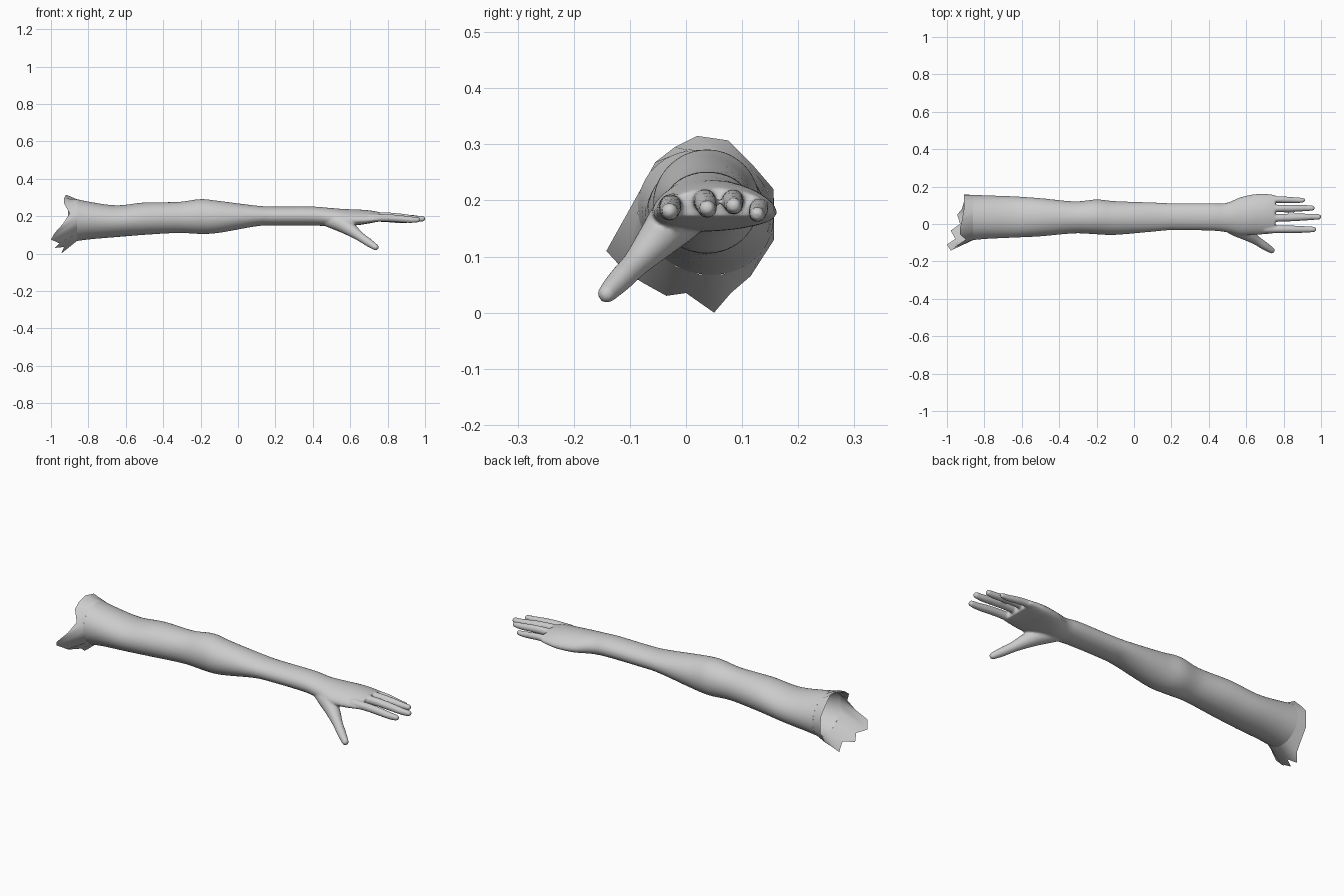
import bpy, bmesh, math
from mathutils import Vector, Matrix

if "Cube" in bpy.data.objects:
    bpy.data.objects.remove(bpy.data.objects["Cube"])

CUT = -0.86   # where the smooth arm meets the torn edge


def catmull(rows, steps):
    """Smooth interpolation through rows of numbers."""
    out = []
    for i in range(len(rows) - 1):
        p0, p1 = rows[max(i - 1, 0)], rows[i]
        p2, p3 = rows[i + 1], rows[min(i + 2, len(rows) - 1)]
        for s in range(steps):
            t = s / steps
            out.append([0.5 * (2 * b + (c - a) * t + (2 * a - 5 * b + 4 * c - d) * t * t
                               + (3 * b - a - 3 * c + d) * t ** 3)
                        for a, b, c, d in zip(p0, p1, p2, p3)])
    out.append(list(rows[-1]))
    return out


def loft(bm, rings, caps=True):
    vs = [[bm.verts.new(p) for p in r] for r in rings]
    n = len(vs[0])
    for a, b in zip(vs, vs[1:]):
        for i in range(n):
            j = (i + 1) % n
            bm.faces.new((a[i], a[j], b[j], b[i]))
    if caps:
        bm.faces.new(vs[0][::-1])
        bm.faces.new(vs[-1])


def section(row, n):
    """Leaning ellipse; arch bends it down at the sides like a cupped palm."""
    x, y0, y1, zb, zt, lean, arch = row
    ring = []
    for i in range(n):
        c, s = math.cos(2 * math.pi * i / n), math.sin(2 * math.pi * i / n)
        ring.append((x, (y0 + y1) / 2 + (y1 - y0) / 2 * c + lean * s,
                     (zb + zt) / 2 + (zt - zb) / 2 * s - arch * c * c))
    return ring


def digit(bm, pts):
    """Round tapered tube through (x, y, z, radius) with a ball tip."""
    path = catmull(pts, 6)
    rings = []
    for i, p in enumerate(path):
        a, b = path[max(i - 1, 0)], path[min(i + 1, len(path) - 1)]
        t = (Vector(b[:3]) - Vector(a[:3])).normalized()
        u = t.cross(Vector((0, 0, 1))).normalized()
        v = u.cross(t)
        rings.append([Vector(p[:3]) + p[3] * (u * math.cos(k * math.pi / 8) + v * math.sin(k * math.pi / 8))
                      for k in range(16)])
    loft(bm, rings)
    tip = path[-1]
    bmesh.ops.create_uvsphere(bm, u_segments=16, v_segments=10, radius=tip[3],
                              matrix=Matrix.Translation(tip[:3]))


def finish(bm, name):
    bmesh.ops.recalc_face_normals(bm, faces=bm.faces)
    me = bpy.data.meshes.new(name)
    bm.to_mesh(me)
    bm.free()
    ob = bpy.data.objects.new(name, me)
    bpy.context.collection.objects.link(ob)
    bpy.ops.object.select_all(action='DESELECT')
    ob.select_set(True)
    bpy.context.view_layer.objects.active = ob
    return ob


# Arm and palm sections: x, y min, y max, z min, z max, lean, arch
ARM = [
    (-0.92, -0.092, 0.159, 0.058, 0.305, -0.010, 0),
    (-0.80, -0.080, 0.153, 0.075, 0.278, -0.010, 0),
    (-0.65, -0.073, 0.148, 0.088, 0.258, -0.005, 0),
    (-0.50, -0.066, 0.138, 0.100, 0.273, 0, 0),
    (-0.32, -0.050, 0.121, 0.110, 0.276, 0, 0),
    (-0.20, -0.055, 0.131, 0.105, 0.291, 0, 0),
    (-0.10, -0.058, 0.122, 0.111, 0.281, 0, 0),
    (0.10, -0.041, 0.115, 0.146, 0.256, 0, 0),
    (0.20, -0.033, 0.111, 0.150, 0.251, 0, 0),
    (0.40, -0.035, 0.111, 0.150, 0.251, 0, 0),
    (0.49, -0.043, 0.112, 0.145, 0.244, 0, 0.003),
    (0.57, -0.060, 0.143, 0.146, 0.238, 0, 0.012),
    (0.65, -0.058, 0.160, 0.153, 0.235, 0, 0.016),
    (0.71, -0.054, 0.161, 0.163, 0.230, 0, 0.016),
    (0.755, -0.049, 0.155, 0.172, 0.222, 0, 0.014),
]
stations = catmull(ARM, 6)
bm = bmesh.new()
loft(bm, [section(r, 40) for r in stations])

# Four fingers: base y, base z, tip x, tip y, tip z, radius
for y0, z0, x1, y1, z1, r in [(-0.027, 0.190, 0.960, -0.029, 0.181, 0.022),
                              (0.031, 0.201, 0.987, 0.038, 0.186, 0.022),
                              (0.083, 0.200, 0.953, 0.085, 0.191, 0.021),
                              (0.132, 0.187, 0.903, 0.127, 0.176, 0.019)]:
    L = x1 - 0.70
    digit(bm, [(0.70, y0, z0, r),
               (0.70 + L * 0.35, y0 * .7 + y1 * .3, z0 * .7 + z1 * .3 + .003, r * 0.93),
               (0.70 + L * 0.60, y0 * .4 + y1 * .6, z0 * .4 + z1 * .6 + .002, r * 0.90),
               (0.70 + L * 0.85, y1, z1, r * 0.80), (x1, y1, z1, r * 0.68)])

# Thumb with its fleshy root
digit(bm, [(0.46, 0.020, 0.185, 0.035), (0.54, -0.018, 0.165, 0.045),
           (0.60, -0.052, 0.129, 0.036), (0.655, -0.088, 0.089, 0.025),
           (0.70, -0.118, 0.058, 0.022), (0.736, -0.141, 0.034, 0.017)])
arm = finish(bm, "arm_and_hand")

# Fuse the parts into one skin and soften the joins
mod = arm.modifiers.new("Fuse", 'REMESH')
mod.mode = 'VOXEL'
mod.voxel_size = 0.0052
bpy.ops.object.modifier_apply(modifier="Fuse")
mod = arm.modifiers.new("Soften", 'SMOOTH')
mod.factor, mod.iterations = 0.5, 6
bpy.ops.object.modifier_apply(modifier="Soften")

# Open the shoulder end
bm = bmesh.new()
bm.from_mesh(arm.data)
bmesh.ops.bisect_plane(bm, geom=bm.verts[:] + bm.edges[:] + bm.faces[:], plane_co=(CUT, 0, 0),
                       plane_no=(-1, 0, 0), clear_outer=True)
bm.to_mesh(arm.data)
bm.free()
bpy.ops.object.shade_smooth()

# Torn flaring edge of the open end, counter-clockwise from the back
TORN = [(-0.91, 0.157, 0.18), (-0.91, 0.156, 0.22), (-0.91, 0.12, 0.262), (-0.91, 0.075, 0.307),
        (-0.92, 0.02, 0.315), (-0.93, -0.02, 0.295), (-0.93, -0.055, 0.268), (-0.90, -0.083, 0.215),
        (-0.935, -0.108, 0.16), (-0.98, -0.142, 0.11), (-1.0, -0.11, 0.075), (-0.955, -0.08, 0.055),
        (-0.98, -0.035, 0.03), (-0.93, 0.0, 0.035), (-0.945, 0.05, 0.0), (-0.92, 0.08, 0.035),
        (-0.91, 0.115, 0.065), (-0.91, 0.157, 0.13)]
t = (CUT + 0.92) / 0.12
join = [a + (b - a) * t for a, b in zip(ARM[0], ARM[1])]
bm = bmesh.new()
loft(bm, [section(join, 18), TORN], caps=False)
finish(bm, "torn_sleeve_edge")
bpy.ops.object.shade_smooth()
